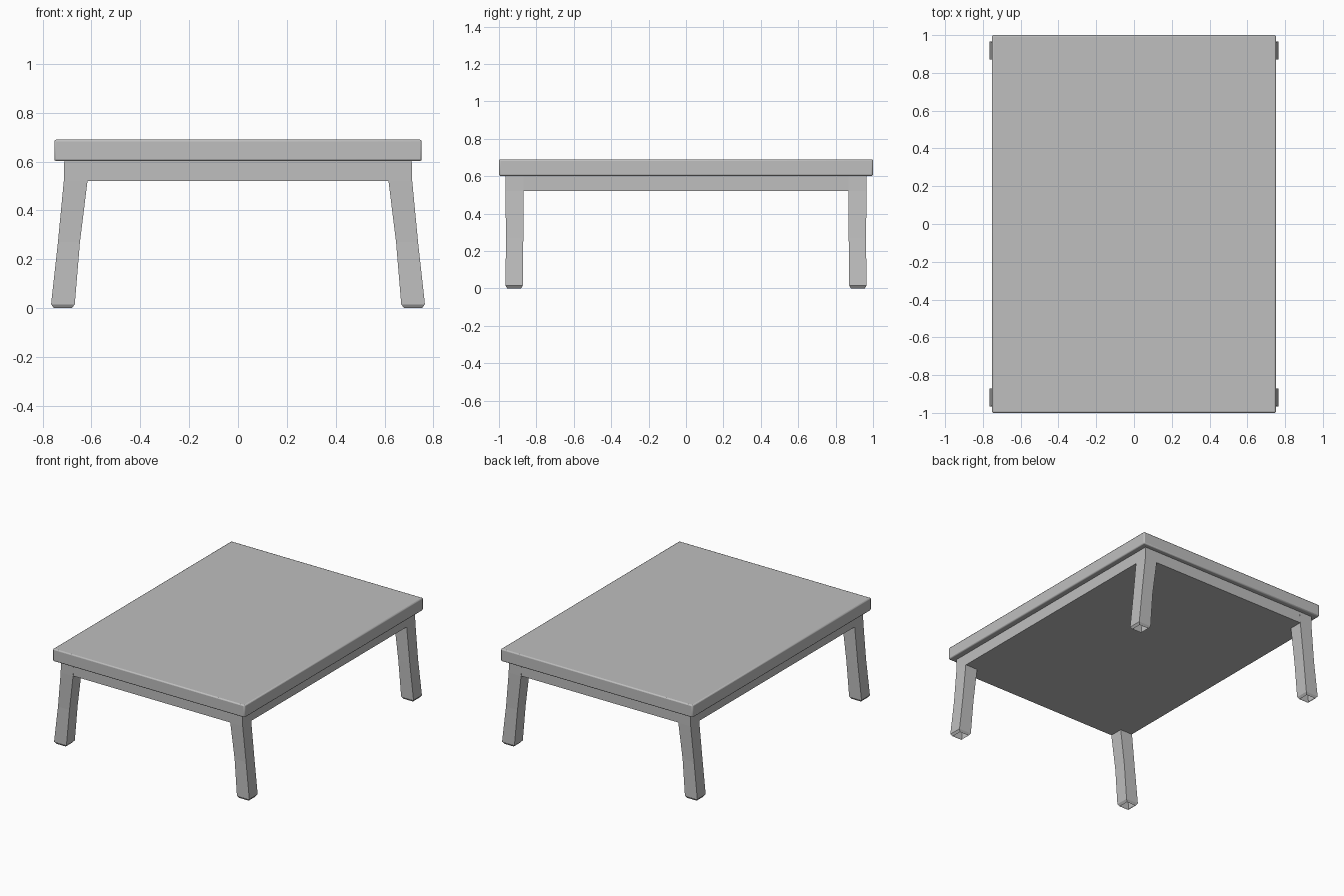
import bpy, bmesh
from math import radians

cube = bpy.data.objects.get("Cube")
if cube:
    bpy.data.objects.remove(cube, do_unlink=True)

grey = bpy.data.materials.new("plain_grey")
grey.use_nodes = True
colour = (0.52, 0.52, 0.52, 1)
grey.diffuse_color = colour
grey.node_tree.nodes["Principled BSDF"].inputs["Base Color"].default_value = colour


def add_object(name, bm):
    bmesh.ops.recalc_face_normals(bm, faces=bm.faces)
    mesh = bpy.data.meshes.new(name)
    bm.to_mesh(mesh)
    bm.free()
    mesh.materials.append(grey)
    obj = bpy.data.objects.new(name, mesh)
    bpy.context.collection.objects.link(obj)
    return obj


def box(name, half_x, half_y, low, high):
    bm = bmesh.new()
    bmesh.ops.create_cube(bm, size=1)
    for v in bm.verts:
        v.co = (v.co.x * 2 * half_x, v.co.y * 2 * half_y,
                low + (v.co.z + 0.5) * (high - low))
    return add_object(name, bm)


# Leg cross-sections: height, inner x, outer x, inner y, outer y
SECTIONS = [
    (0.60, 0.61, 0.711, 0.87, 0.966),
    (0.52, 0.616, 0.713, 0.87, 0.966),
    (0.27, 0.647, 0.737, 0.87, 0.962),
    (0.016, 0.668, 0.765, 0.872, 0.966),
    (0.0, 0.68, 0.753, 0.882, 0.956),
]


def leg(name, side, end):
    """Splayed square tube, chamfered and open at the foot."""
    bm = bmesh.new()
    rings = []
    for z, x0, x1, y0, y1 in SECTIONS:
        corners = ((x0, y0), (x1, y0), (x1, y1), (x0, y1))
        rings.append([bm.verts.new((side * x, end * y, z)) for x, y in corners])
    bm.faces.new(rings[0])
    for upper, lower in zip(rings, rings[1:]):
        for i in range(4):
            j = (i + 1) % 4
            bm.faces.new((upper[i], upper[j], lower[j], lower[i]))
    return add_object(name, bm)


# Slab top with softened edges
top = box("table_top", 0.752, 1.0, 0.602, 0.69)
bevel = top.modifiers.new("soft_edges", 'BEVEL')
bevel.width = 0.008
bevel.segments = 2
bpy.context.view_layer.objects.active = top
top.select_set(True)
bpy.ops.object.shade_smooth_by_angle(angle=radians(40))

# Solid apron block below the slab
box("apron", 0.711, 0.965, 0.52, 0.604)

# Four legs, flaring sideways
for side, side_name in ((1, "left"), (-1, "right")):
    for end, end_name in ((-1, "front"), (1, "back")):
        leg(f"{end_name}_{side_name}_leg", side, end)
